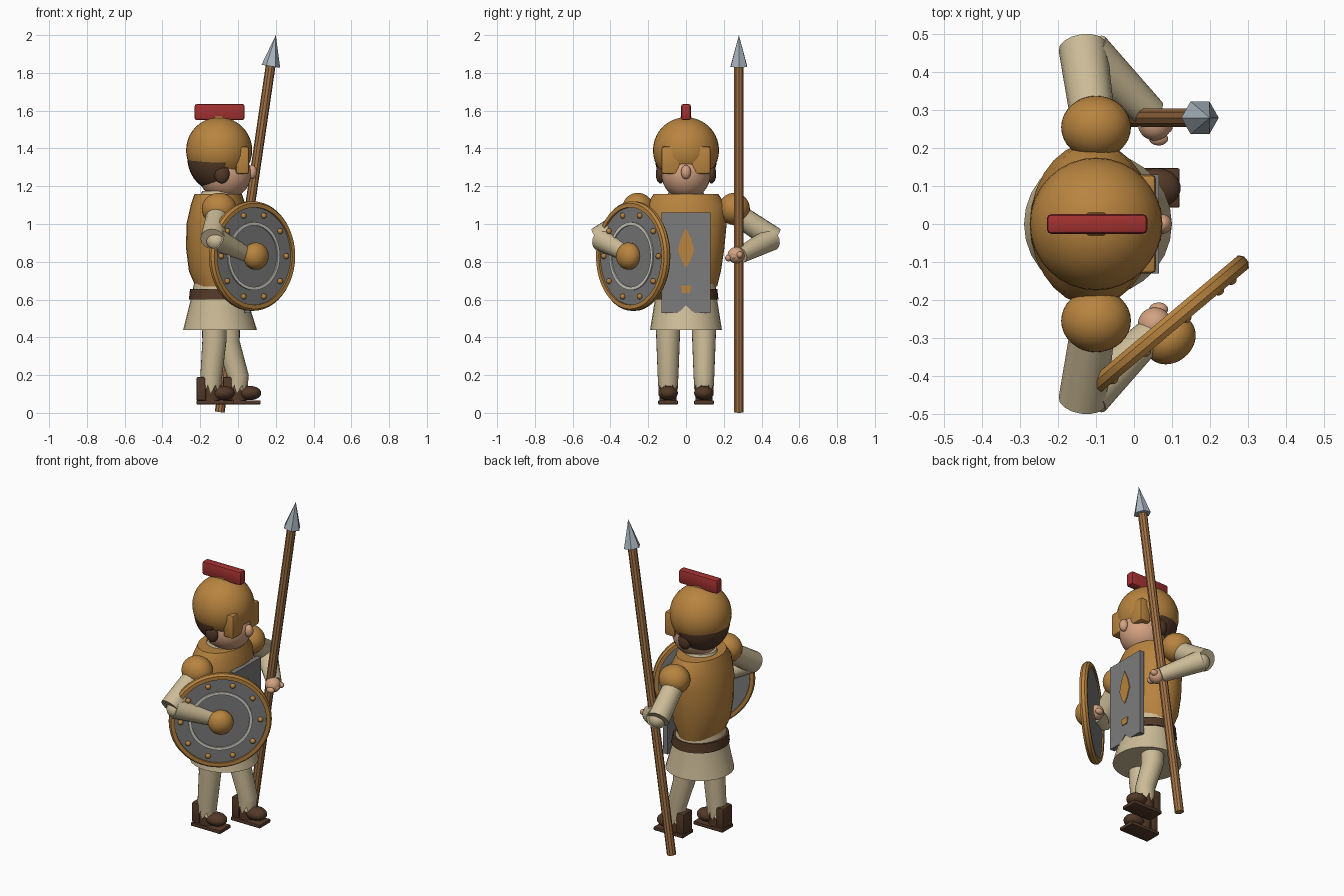
import bpy, bmesh, math
from mathutils import Vector, Matrix

if "Cube" in bpy.data.objects:
    bpy.data.objects.remove(bpy.data.objects["Cube"])


def material(name, rgb):
    m = bpy.data.materials.new(name)
    m.use_nodes = True
    m.diffuse_color = (*rgb, 1)
    m.node_tree.nodes["Principled BSDF"].inputs["Base Color"].default_value = (*rgb, 1)
    return m


GOLD = material("bronze", (0.48, 0.23, 0.05))
TAN = material("linen", (0.60, 0.50, 0.31))
SKIN = material("skin", (0.65, 0.36, 0.22))
GREY = material("iron", (0.20, 0.20, 0.20))
RED = material("crest red", (0.36, 0.03, 0.03))
BROWN = material("dark leather", (0.085, 0.04, 0.02))
WOOD = material("wood", (0.36, 0.17, 0.06))
STEEL = material("steel", (0.40, 0.46, 0.52))
SILVER = material("pale silver", (0.65, 0.63, 0.56))


def finish(name, bm, mat, smooth=True):
    bmesh.ops.recalc_face_normals(bm, faces=bm.faces)
    mesh = bpy.data.meshes.new(name)
    bm.to_mesh(mesh)
    bm.free()
    mesh.materials.append(mat)
    obj = bpy.data.objects.new(name, mesh)
    bpy.context.collection.objects.link(obj)
    if smooth:
        bpy.ops.object.select_all(action='DESELECT')
        obj.select_set(True)
        bpy.context.view_layer.objects.active = obj
        bpy.ops.object.shade_smooth_by_angle(angle=math.radians(35))
    return obj


def ball(name, mat, loc, radii, cuts=()):
    """Ellipsoid, optionally cut by planes (point, normal of the removed side)."""
    bm = bmesh.new()
    bmesh.ops.create_uvsphere(bm, u_segments=32, v_segments=20, radius=1)
    bm.transform(Matrix.Translation(loc) @ Matrix.Diagonal((*radii, 1)))
    for point, normal in cuts:
        bmesh.ops.bisect_plane(bm, geom=bm.verts[:] + bm.edges[:] + bm.faces[:],
                               plane_co=point, plane_no=normal, clear_outer=True)
        bmesh.ops.holes_fill(bm, edges=[e for e in bm.edges if e.is_boundary])
    return finish(name, bm, mat)


def box(name, mat, low, high, bevel=0.0):
    low, high = Vector(low), Vector(high)
    bm = bmesh.new()
    bmesh.ops.create_cube(bm, size=1)
    bm.transform(Matrix.Translation((low + high) / 2) @ Matrix.Diagonal((*(high - low), 1)))
    if bevel:
        bmesh.ops.bevel(bm, geom=bm.edges[:], offset=bevel, segments=2, affect='EDGES', profile=0.5)
    return finish(name, bm, mat)


def limb(name, mat, a, b, r1, r2, sides=16):
    a, b = Vector(a), Vector(b)
    bm = bmesh.new()
    bmesh.ops.create_cone(bm, cap_ends=True, segments=sides, radius1=r1, radius2=r2, depth=(b - a).length)
    turn = (b - a).to_track_quat('Z', 'Y').to_matrix().to_4x4()
    bm.transform(Matrix.Translation((a + b) / 2) @ turn)
    return finish(name, bm, mat)


def loft(name, mat, rings, y=0, sides=28, jag=0.0):
    """Stack of ellipses (z, centre x, half x, half y); jag makes a torn lower hem."""
    bm = bmesh.new()
    loops = []
    for k, (z, cx, rx, ry) in enumerate(rings):
        loops.append([bm.verts.new((cx + rx * math.cos(i * math.tau / sides),
                                    y + ry * math.sin(i * math.tau / sides),
                                    z + (jag * (i % 3) if k == 0 else 0))) for i in range(sides)])
    for lo, hi in zip(loops, loops[1:]):
        for i in range(sides):
            j = (i + 1) % sides
            bm.faces.new((lo[i], lo[j], hi[j], hi[i]))
    bm.faces.new(loops[0])
    bm.faces.new(loops[-1])
    return finish(name, bm, mat)


def slab(name, mat, outline, x0, x1):
    """Outline in (y, z), extruded along x."""
    bm = bmesh.new()
    face = bm.faces.new([bm.verts.new((x0, y, z)) for y, z in outline])
    new = bmesh.ops.extrude_face_region(bm, geom=[face])["geom"]
    bmesh.ops.translate(bm, vec=(x1 - x0, 0, 0), verts=[v for v in new if isinstance(v, bmesh.types.BMVert)])
    return finish(name, bm, mat, False)


def lathe(name, mat, profile, sides=48):
    """Closed (radius, height) profile turned about z."""
    bm = bmesh.new()
    loops = [[bm.verts.new((r * math.cos(i * math.tau / sides), r * math.sin(i * math.tau / sides), h))
              for r, h in profile] for i in range(sides)]
    n = len(profile)
    for i in range(sides):
        a, b = loops[i], loops[(i + 1) % sides]
        for k in range(n):
            bm.faces.new((a[k], b[k], b[(k + 1) % n], a[(k + 1) % n]))
    return finish(name, bm, mat)


# Head, hair and helmet
ball("face", SKIN, (-0.07, 0, 1.265), (0.14, 0.13, 0.135))
ball("nose", SKIN, (0.075, 0, 1.275), (0.025, 0.026, 0.037))
ball("hair", BROWN, (-0.1, 0, 1.35), (0.168, 0.164, 0.18), [((-0.07, 0, 1.3), (1, 0, -0.35))])
ball("helmet", GOLD, (-0.1, 0, 1.39), (0.175, 0.175, 0.175), [((-0.1, 0, 1.305), (-0.2, 0, -1))])
box("crest_mount", GOLD, (-0.125, -0.03, 1.53), (-0.075, 0.03, 1.57), 0.006)
box("crest", RED, (-0.23, -0.026, 1.55), (0.035, 0.026, 1.635), 0.012)
for side, s in (("left", 1), ("right", -1)):
    ball(side + "_ear", BROWN, (-0.085, s * 0.135, 1.265), (0.04, 0.025, 0.05))
    box(side + "_cheek_guard", GOLD, (-0.012, min(s * 0.03, s * 0.13), 1.265),
        (0.058, max(s * 0.03, s * 0.13), 1.41), 0.012)

# Body
limb("neck", SKIN, (-0.1, 0, 1.1), (-0.09, 0, 1.2), 0.08, 0.08)
limb("collar", TAN, (-0.1, 0, 1.12), (-0.1, 0, 1.175), 0.11, 0.09, 24)
loft("cuirass", GOLD, [(0.67, -0.11, 0.115, 0.165), (0.75, -0.11, 0.15, 0.185), (0.87, -0.11, 0.165, 0.203),
                       (1.0, -0.11, 0.163, 0.215), (1.1, -0.105, 0.145, 0.212), (1.16, -0.105, 0.125, 0.17)])
loft("skirt", TAN, [(0.44, -0.095, 0.195, 0.19), (0.6, -0.1, 0.15, 0.165), (0.7, -0.105, 0.125, 0.155)])
loft("belt", BROWN, [(0.6, -0.1, 0.16, 0.172), (0.655, -0.102, 0.152, 0.166)])

# Chest plate with emblems
slab("chest_plate", GREY, [(-0.13, 1.06), (0.13, 1.06), (0.13, 0.53), (0.04, 0.53),
                           (0, 0.57), (-0.04, 0.53), (-0.13, 0.53)], 0.035, 0.066)
slab("plate_flame", GOLD, [(0, 0.98), (0.028, 0.92), (0.043, 0.86), (0.02, 0.8),
                           (0, 0.77), (-0.02, 0.8), (-0.043, 0.86), (-0.028, 0.92)], 0.064, 0.071)
slab("plate_badge", GOLD, [(-0.028, 0.675), (0.028, 0.675), (0.02, 0.635), (-0.02, 0.635)], 0.064, 0.071)

# Arms
for side, s in (("left", 1), ("right", -1)):
    elbow = (-0.12, s * 0.45, 0.92)
    ball(side + "_shoulder_guard", GOLD, (-0.1, s * 0.255, 1.08), (0.092, 0.083, 0.085))
    limb(side + "_upper_arm", TAN, (-0.105, s * 0.25, 1.065), (-0.135, s * 0.465, 0.92), 0.058, 0.064)
    ball(side + "_elbow", TAN, (-0.115, s * 0.447, 0.91), (0.052, 0.048, 0.05))
    limb(side + "_forearm", TAN, elbow, (0.045, s * 0.29, 0.835), 0.062, 0.043)
    ball(side + "_hand", SKIN, (0.055, s * 0.265, 0.835), (0.045, 0.045, 0.043))
    for k in range(3):
        ball(f"{side}_finger_{k + 1}", SKIN, (0.065 + 0.012 * k, s * (0.225 + 0.03 * k), 0.82 + 0.008 * k),
             (0.025, 0.018, 0.018))

# Legs and shoes, the left one a step ahead
for side, y, back, top in (("left", 0.095, -0.08, -0.055), ("right", -0.095, -0.22, -0.125)):
    ankle = back + 0.075
    loft(side + "_leg", TAN, [(0.105, ankle, 0.053, 0.05), (0.2, ankle + 0.004, 0.058, 0.055),
                              (0.38, top, 0.064, 0.062), (0.5, top, 0.066, 0.066)], y, 24, 0.022)
    loft(side + "_boot", BROWN, [(0.065, ankle, 0.05, 0.045), (0.17, ankle, 0.05, 0.045)], y, 20)
    box(side + "_heel", BROWN, (back, y - 0.045, 0.065), (back + 0.05, y + 0.045, 0.19), 0.008)
    ball(side + "_toe", BROWN, (back + 0.14, y, 0.105), (0.063, 0.052, 0.038))
    box(side + "_sole", BROWN, (back, y - 0.052, 0.045), (back + 0.2, y + 0.052, 0.066), 0.004)

# Spear
limb("spear_shaft", WOOD, (-0.097, 0.28, 0.004), (0.173, 0.28, 1.84), 0.026, 0.026, 10)
limb("spear_head", STEEL, (0.174, 0.28, 1.835), (0.2, 0.28, 2.0), 0.05, 0.0, 6)

# Round shield, built flat and then turned to face out over the right arm
shield = [
    lathe("shield_rim", GOLD, [(0.258, -0.02), (0.28, -0.02), (0.29, -0.008), (0.29, 0.01),
                               (0.28, 0.024), (0.258, 0.024)]),
    limb("shield_disc", GREY, (0, 0, -0.012), (0, 0, 0.012), 0.265, 0.265, 48),
    lathe("shield_ring", SILVER, [(0.163, 0.005), (0.18, 0.005), (0.18, 0.02), (0.163, 0.02)]),
    ball("shield_boss", GOLD, (0, 0, 0.035), (0.072, 0.072, 0.06)),
]
for k in range(10):
    a = k * math.tau / 10
    shield.append(ball(f"shield_rivet_{k + 1}", GOLD,
                       (0.225 * math.cos(a), 0.225 * math.sin(a), 0.016), (0.015, 0.015, 0.015)))
c, s = math.cos(math.radians(40)), math.sin(math.radians(40))
place = Matrix(((c, 0, s, 0.073), (s, 0, -c, -0.278), (0, 1, 0, 0.83), (0, 0, 0, 1)))
for part in shield:
    part.data.transform(place)
